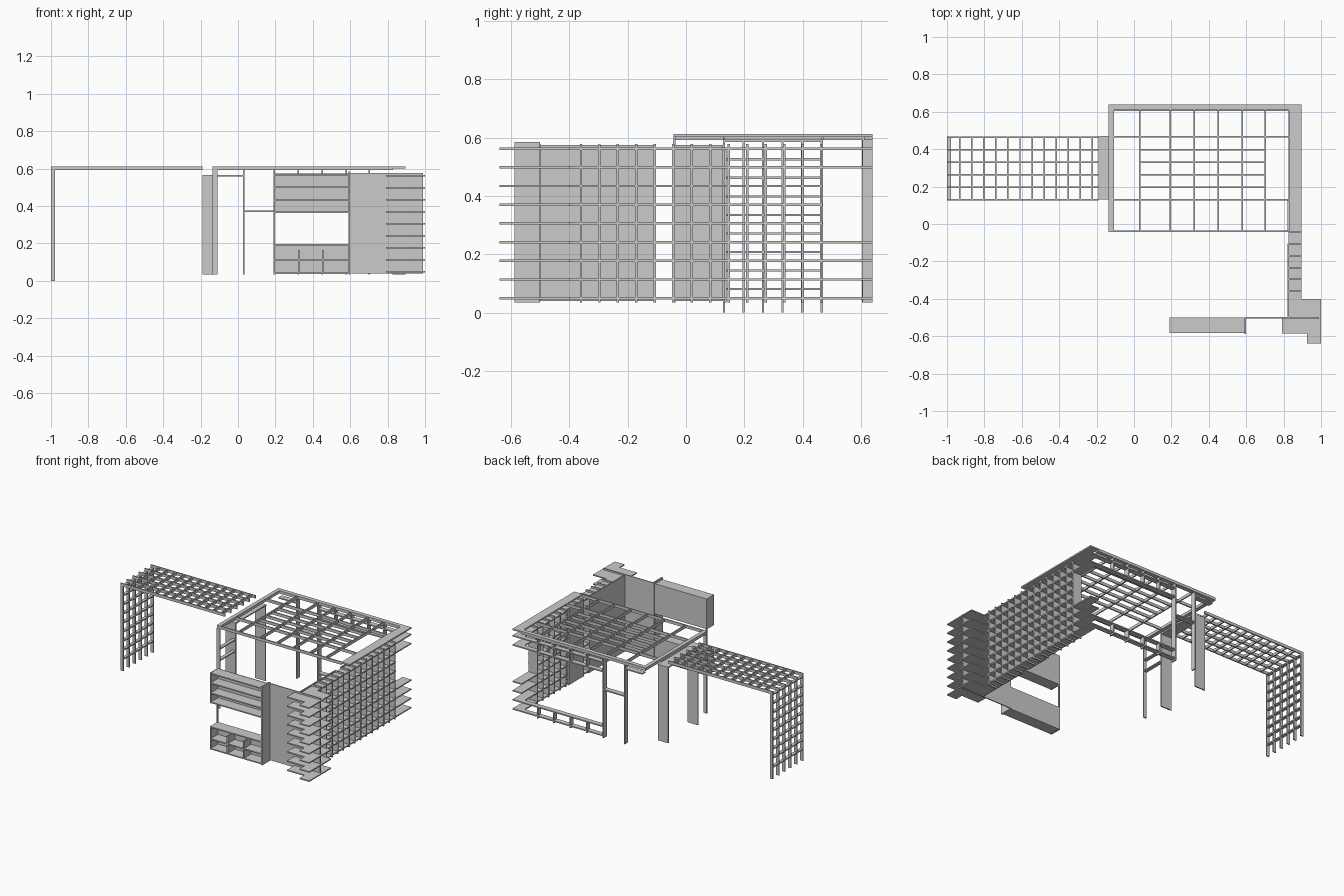
import bpy, bmesh

if "Cube" in bpy.data.objects:
    bpy.data.objects.remove(bpy.data.objects["Cube"])


def make(name, boxes, polys=()):
    """One object from (x0,x1,y0,y1,z0,z1) boxes and (outline, z, thickness) slabs."""
    bm = bmesh.new()
    for x0, x1, y0, y1, z0, z1 in boxes:
        vs = bmesh.ops.create_cube(bm, size=1)["verts"]
        for v in vs:
            v.co = (x1 if v.co.x > 0 else x0, y1 if v.co.y > 0 else y0, z1 if v.co.z > 0 else z0)
    for pts, z, t in polys:
        f = bm.faces.new([bm.verts.new((x, y, z - t / 2)) for x, y in pts])
        ext = bmesh.ops.extrude_face_region(bm, geom=[f])["geom"]
        for v in ext:
            if isinstance(v, bmesh.types.BMVert):
                v.co.z += t
    bmesh.ops.recalc_face_normals(bm, faces=bm.faces)
    me = bpy.data.meshes.new(name)
    bm.to_mesh(me)
    bm.free()
    ob = bpy.data.objects.new(name, me)
    bpy.context.collection.objects.link(ob)
    return ob


T = 0.004                      # half board thickness
BASE, TOP = 0.035, 0.612
R0 = 0.592                     # underside of roof beams
LEVELS = [0.05 + 0.064 * i for i in range(9)]
BEAM_Y = [0.13 + 0.067 * i for i in range(6)]
JOIST_X = [0.193, 0.323, 0.45, 0.58, 0.703]

# Pergola canopy and its lattice leg
make("pergola_rails", [(-1, -0.19, y - T, y + T, R0, TOP) for y in BEAM_Y])
make("pergola_crossbars", [(x - T, x + T, 0.13, 0.465, R0, TOP)
                           for x in [-0.932 + 0.0645 * i for i in range(12)]])
make("pergola_legs", [(-1, -0.978, y - T, y + T, 0, TOP) for y in BEAM_Y])
make("pergola_leg_rungs", [(-1, -0.978, 0.13, 0.465, z - T, z + T)
                           for z in [0.081 + 0.0635 * i for i in range(9)]])

# Entrance portal
make("entrance_portal", [(-0.19, -0.11, y - T, y + T, BASE, 0.567) for y in (0.135, 0.465)]
     + [(-0.19, -0.11, 0.13, 0.47, 0.559, 0.567)])

# Roof edge boards and joists
make("roof_edge", [(-0.135, -0.108, -0.042, 0.64, R0, TOP),
                   (-0.108, 0.83, 0.61, 0.64, R0, TOP),
                   (0.83, 0.895, -0.042, 0.64, TOP - 0.01, TOP)])
make("roof_joists", [(x - T, x + T, -0.04, 0.61, R0, TOP) for x in [0.03] + JOIST_X])
make("roof_beams", [(-0.108, 0.83, y - T, y + T, R0, TOP) for y in (-0.038, 0.13, 0.467)]
     + [(0.03, 0.703, y - T, y + T, R0, TOP) for y in BEAM_Y[1:5]])

# Left side post with rungs
make("left_post", [(-0.135, -0.11, -0.044, -0.036, BASE, R0)])
make("left_rungs", [(-0.135, -0.11, -0.04, 0.135, z - T, z + T) for z in (0.37, 0.45)])

# Back window posts, rails and short dividers
make("back_posts", [(x - T, x + T, 0.603, 0.64, BASE, R0) for x in (0.03, 0.193)])
make("back_rails", [(-0.11, 0.03, 0.603, 0.64, 0.559, 0.567),
                    (0.03, 0.193, 0.603, 0.64, 0.367, 0.375)]
     + [(0.193, 0.83, 0.605, 0.64, z - T, z + T)
        for z in (LEVELS[0], LEVELS[1], LEVELS[7], LEVELS[8])])
make("back_dividers", [(x - T, x + T, 0.605, 0.64, a, b) for x in JOIST_X[1:]
                       for a, b in ((BASE, 0.114), (0.498, R0))])

# Right lattice wall: shelves that wrap the front corner
slabs = []
for i, z in enumerate(LEVELS):
    end = 0.467 if i in (4, 5, 6) else 0.64
    slabs.append(([(0.825, end), (0.825, -0.5), (0.79, -0.5), (0.79, -0.585), (0.925, -0.585),
                   (0.925, -0.64), (1, -0.64), (1, -0.4), (0.895, -0.4), (0.895, end)], z, 2 * T))
make("right_shelves", [], slabs)
make("right_dividers", [(0.825, 0.895, y - T, y + T, BASE, 0.578)
                        for y in [-0.36 + 0.0633 * i for i in range(14)]])
make("right_panels", [(0.82, 0.828, -0.5, -0.105, 0.04, 0.575),
                      (0.82, 0.828, -0.042, 0.126, 0.04, 0.575)])

# Front wall panel
make("front_panel", [(0.595, 0.99, -0.504, -0.497, 0.04, 0.577)])

# Front cabinet with open window between upper and lower shelves
YF, YB = -0.583, -0.5
make("cabinet_sides", [(0.59, 0.6, -0.587, YB, BASE, 0.585),
                       (0.19, 0.198, YF, YB, 0.36, 0.573),
                       (0.19, 0.198, YF, YB, BASE, 0.195),
                       (0.19, 0.198, -0.508, YB, 0.195, 0.36)])
make("cabinet_back", [(0.19, 0.595, YB - 0.005, YB, 0.362, 0.573),
                      (0.19, 0.595, YB - 0.005, YB, 0.04, 0.197)])
make("cabinet_shelves", [(0.19, 0.595, YF, YB, z - T, z + T)
                         for z in (0.041, 0.109, 0.193, 0.366, 0.43, 0.5, 0.568)])
make("cabinet_dividers", [(x - T, x + T, YF, YB, 0.041, 0.165) for x in (0.325, 0.452)])
